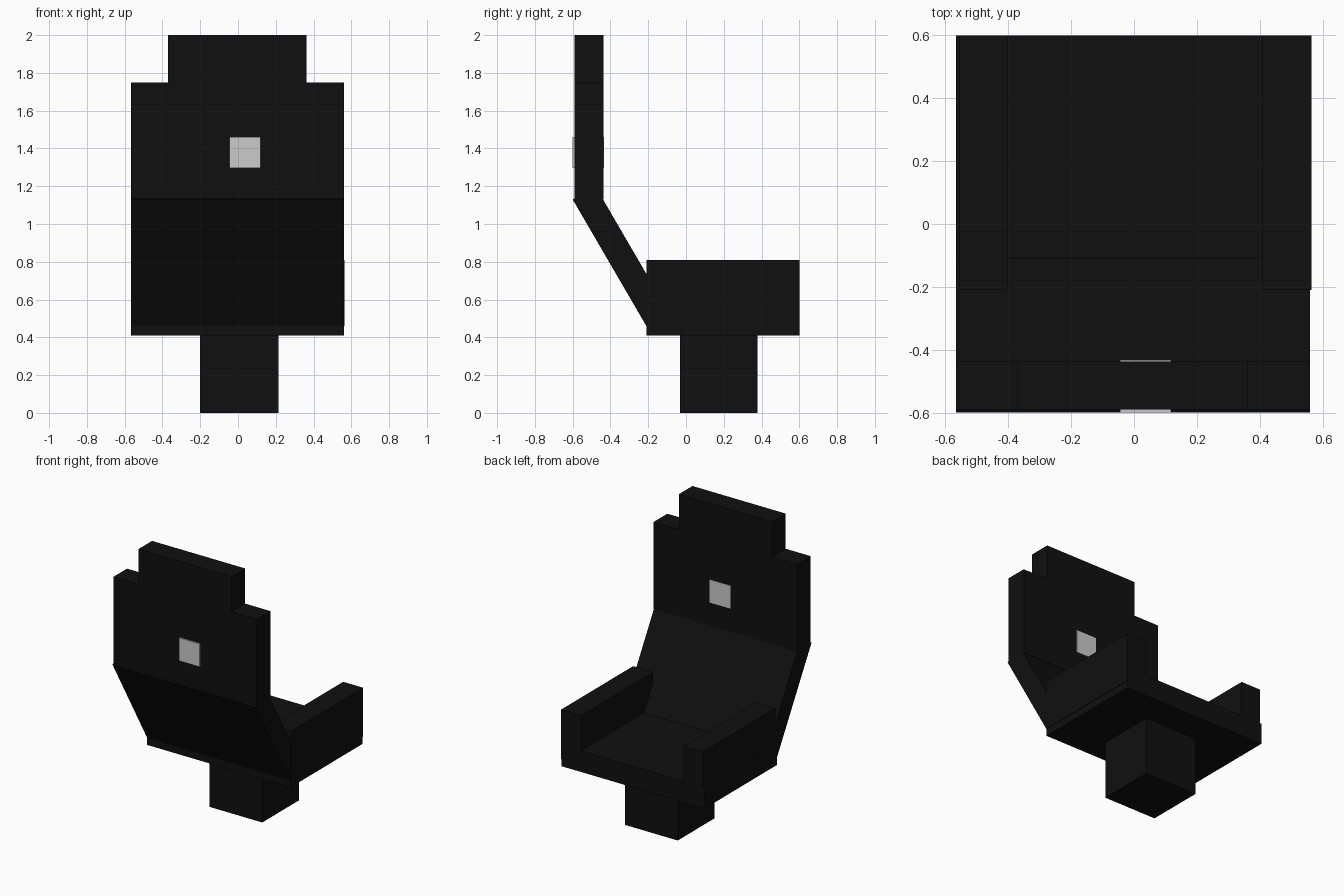
import bpy
import bmesh
from mathutils import Vector

cube = bpy.data.objects.get("Cube")
if cube:
    bpy.data.objects.remove(cube, do_unlink=True)


def material(name, colour):
    mat = bpy.data.materials.new(name)
    mat.use_nodes = True
    mat.diffuse_color = colour
    mat.node_tree.nodes["Principled BSDF"].inputs["Base Color"].default_value = colour
    return mat


def prism(name, profile, x_min, x_max, mat):
    """Extrude a (y, z) side profile across x."""
    bm = bmesh.new()
    face = bm.faces.new([bm.verts.new((x_min, y, z)) for y, z in profile])
    ext = bmesh.ops.extrude_face_region(bm, geom=[face])["geom"]
    bmesh.ops.translate(bm, vec=Vector((x_max - x_min, 0, 0)),
                        verts=[v for v in ext if isinstance(v, bmesh.types.BMVert)])
    bmesh.ops.recalc_face_normals(bm, faces=bm.faces)
    mesh = bpy.data.meshes.new(name)
    bm.to_mesh(mesh)
    bm.free()
    mesh.materials.append(mat)
    obj = bpy.data.objects.new(name, mesh)
    bpy.context.collection.objects.link(obj)
    return obj


def box(name, x, y, z, mat):
    profile = [(y[0], z[0]), (y[1], z[0]), (y[1], z[1]), (y[0], z[1])]
    return prism(name, profile, x[0], x[1], mat)


black = material("black", (0.005, 0.005, 0.005, 1))
grey = material("light_grey", (0.6, 0.6, 0.6, 1))

WIDTH = (-0.567, 0.56)
BACK = (-0.59, -0.437)
SEAT = (-0.21, 0.6)

# Pedestal and seat
box("pedestal", (-0.2, 0.214), (-0.033, 0.378), (0, 0.42), black)
box("seat", WIDTH, SEAT, (0.41, 0.56), black)

# Armrests
box("left_armrest", (0.407, 0.564), SEAT, (0.46, 0.81), black)
box("right_armrest", (-0.555, -0.402), SEAT, (0.46, 0.81), black)

# Sloping lower back, upper back and headrest
prism("lower_back", [(-0.6, 1.13), (-0.21, 0.46), (-0.09, 0.53), (-0.48, 1.2)], *WIDTH, black)
box("upper_back", WIDTH, BACK, (1.13, 1.75), black)
box("headrest", (-0.37, 0.363), BACK, (1.74, 2), black)

# Square block set through the back
box("back_block", (-0.045, 0.118), (-0.6, -0.433), (1.297, 1.46), grey)
